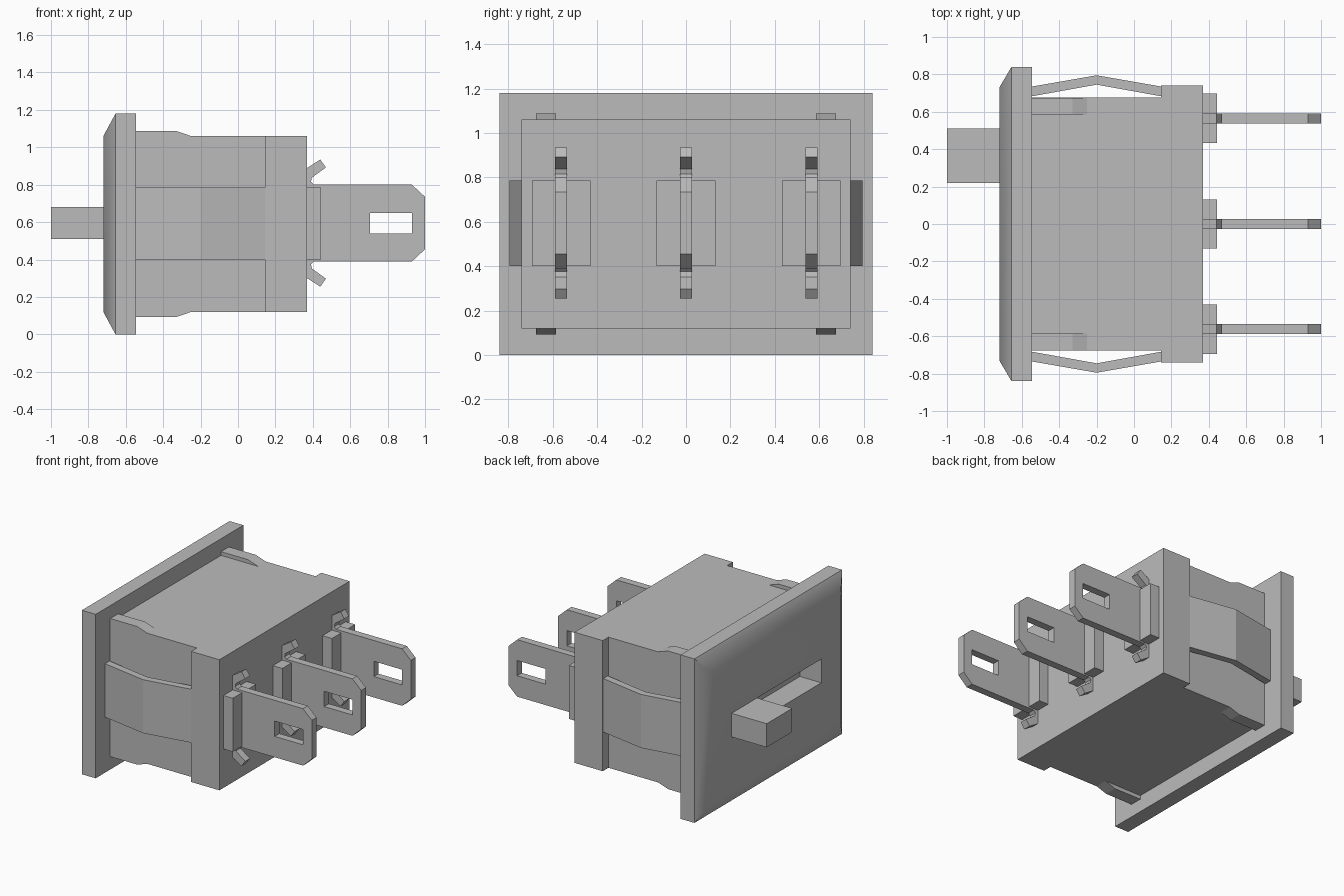
import bpy, bmesh
from math import radians
from mathutils import Vector

cube = bpy.data.objects.get("Cube")
if cube:
    bpy.data.objects.remove(cube)

grey = bpy.data.materials.new("plain grey")
grey.use_nodes = True
colour = (0.5, 0.5, 0.5, 1)
grey.diffuse_color = colour
grey.node_tree.nodes["Principled BSDF"].inputs["Base Color"].default_value = colour


def finish(name, bm):
    bmesh.ops.recalc_face_normals(bm, faces=bm.faces)
    mesh = bpy.data.meshes.new(name)
    bm.to_mesh(mesh)
    bm.free()
    obj = bpy.data.objects.new(name, mesh)
    bpy.context.collection.objects.link(obj)
    mesh.materials.append(grey)
    return obj


def prism(name, points, direction):
    """Extrude a flat outline of 3D points along a direction."""
    bm = bmesh.new()
    face = bm.faces.new([bm.verts.new(p) for p in points])
    result = bmesh.ops.extrude_face_region(bm, geom=[face], use_keep_orig=True)
    moved = [v for v in result["geom"] if isinstance(v, bmesh.types.BMVert)]
    bmesh.ops.translate(bm, verts=moved, vec=Vector(direction))
    return finish(name, bm)


def box(name, x0, x1, y0, y1, z0, z1):
    corners = [(x0, y0, z0), (x1, y0, z0), (x1, y1, z0), (x0, y1, z0)]
    return prism(name, corners, (0, 0, z1 - z0))


def loft(name, rings):
    """Join rectangles (x, half width, bottom, top) and cap both ends."""
    bm = bmesh.new()
    loops = [[bm.verts.new((x, y, z)) for y, z in ((-w, a), (w, a), (w, b), (-w, b))]
             for x, w, a, b in rings]
    for p, q in zip(loops, loops[1:]):
        for i in range(4):
            j = (i + 1) % 4
            bm.faces.new((p[i], p[j], q[j], q[i]))
    bm.faces.new(loops[0])
    bm.faces.new(loops[-1])
    return finish(name, bm)


# Bezel with chamfered front and recessed slot
bezel = loft("bezel", [(-0.545, 0.84, 0, 1.18), (-0.655, 0.84, 0, 1.18),
                       (-0.72, 0.73, 0.12, 1.06), (-0.72, 0.51, 0.51, 0.68),
                       (-0.55, 0.51, 0.51, 0.68)])
bpy.context.view_layer.objects.active = bezel
bezel.select_set(True)
bpy.ops.object.shade_smooth_by_angle(angle=radians(35))
bezel.select_set(False)
weighted = bezel.modifiers.new("flat front shading", 'WEIGHTED_NORMAL')
weighted.keep_sharp = True

# Slider knob
box("slider", -1, -0.55, 0.22, 0.51, 0.51, 0.68)

# Housing: narrow body and wide rear flange in one outline
half = [(-0.545, 0.675), (0.145, 0.675), (0.145, 0.74), (0.37, 0.74)]
outline = half + [(x, -y) for x, y in reversed(half)]
prism("housing", [(x, y, 0.12) for x, y in outline], (0, 0, 0.94))

MID = 0.59   # height of the housing's middle plane
for side, word in ((1, "rear"), (-1, "front")):
    # Bent spring clip
    outer = [(-0.545, 0.735), (-0.2, 0.795), (0.145, 0.735)]
    inner = [(0.145, 0.683), (-0.2, 0.745), (-0.545, 0.683)]
    prism(word + "_spring_clip", [(x, side * y, 0.4) for x, y in outer + inner],
          (0, 0, 0.385))
    # Ramped guide ribs above and below
    for up, level in ((1, "upper"), (-1, "lower")):
        ramp = [(-0.545, 0.46), (-0.545, 0.497), (-0.33, 0.497), (-0.25, 0.47), (-0.25, 0.46)]
        prism(f"{word}_{level}_rib",
              [(x, side * 0.585, MID + up * h) for x, h in ramp], (0, side * 0.09, 0))


def terminal(label, y):
    thick = 0.054
    y0 = y - thick / 2
    box(label + "_terminal_base", 0.37, 0.445, y - 0.132, y + 0.132, 0.4, 0.785)
    # Blade with clipped corners: two halves around the window
    mid = 0.595
    bm = bmesh.new()
    half_blade = [(0.37, 0), (0.37, 0.205), (0.93, 0.205), (1, 0.14), (1, 0),
                  (0.93, 0), (0.93, 0.055), (0.705, 0.055), (0.705, 0)]
    for up in (1, -1):
        bm.faces.new([bm.verts.new((x, y0, mid + up * h)) for x, h in half_blade])
    bmesh.ops.remove_doubles(bm, verts=bm.verts, dist=0.0001)
    bmesh.ops.recalc_face_normals(bm, faces=bm.faces)
    result = bmesh.ops.extrude_face_region(bm, geom=bm.faces[:], use_keep_orig=True)
    moved = [v for v in result["geom"] if isinstance(v, bmesh.types.BMVert)]
    bmesh.ops.translate(bm, verts=moved, vec=(0, thick, 0))
    finish(label + "_terminal_blade", bm)
    # Splayed retaining barbs
    barb = [(0.37, 0.2), (0.37, 0.295), (0.44, 0.34), (0.47, 0.297),
            (0.395, 0.243), (0.39, 0.22), (0.41, 0.2)]
    for up, level in ((1, "upper"), (-1, "lower")):
        prism(f"{label}_{level}_barb", [(x, y0, mid + up * h) for x, h in barb],
              (0, thick, 0))


for label, y in (("front", -0.562), ("middle", 0), ("rear", 0.565)):
    terminal(label, y)
